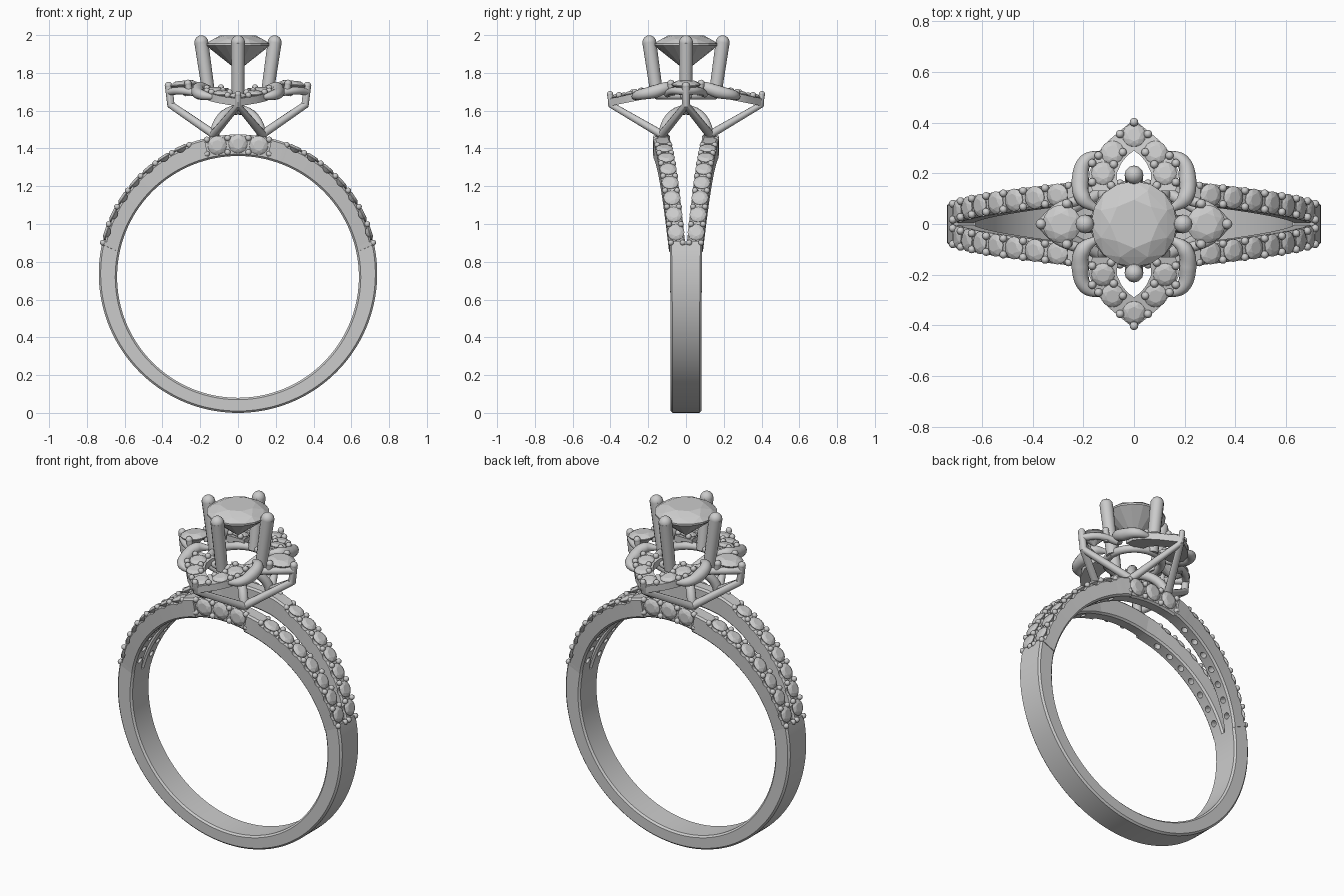
import bpy, bmesh, math
from mathutils import Vector, Matrix

if "Cube" in bpy.data.objects:
    bpy.data.objects.remove(bpy.data.objects["Cube"])

def add_object(name, me, smooth=True):
    ob = bpy.data.objects.new(name, me)
    bpy.context.collection.objects.link(ob)
    if smooth:
        bpy.ops.object.select_all(action='DESELECT')
        ob.select_set(True)
        bpy.context.view_layer.objects.active = ob
        bpy.ops.object.shade_smooth_by_angle(angle=math.radians(35))
    return ob

def from_bm(name, bm, smooth=True):
    bmesh.ops.recalc_face_normals(bm, faces=bm.faces)
    me = bpy.data.meshes.new(name)
    bm.to_mesh(me)
    bm.free()
    return add_object(name, me, smooth)

def baked(ob):
    dg = bpy.context.evaluated_depsgraph_get()
    return bpy.data.meshes.new_from_object(ob.evaluated_get(dg))

def tube(name, pts, radii, smooth_path=False):
    """Round rod through points; radii is one value or one per point."""
    if not isinstance(radii, (list, tuple)):
        radii = [radii] * len(pts)
    cu = bpy.data.curves.new(name, 'CURVE')
    cu.dimensions = '3D'
    cu.bevel_depth = 1.0
    cu.bevel_resolution = 4
    cu.use_fill_caps = True
    cu.resolution_u = 8
    sp = cu.splines.new('BEZIER')
    sp.bezier_points.add(len(pts) - 1)
    for bp, p, r in zip(sp.bezier_points, pts, radii):
        bp.co, bp.radius = p, r
        bp.handle_left_type = bp.handle_right_type = 'AUTO' if smooth_path else 'VECTOR'
    tmp = bpy.data.objects.new(name + "_path", cu)
    bpy.context.collection.objects.link(tmp)
    me = baked(tmp)
    bpy.data.objects.remove(tmp)
    return add_object(name, me)

def beads(name, items):
    bm = bmesh.new()
    for p, r in items:
        bmesh.ops.create_uvsphere(bm, u_segments=12, v_segments=8, radius=r,
                                  matrix=Matrix.Translation(p))
    return from_bm(name, bm)

def gems(name, items):
    """Round brilliants: (girdle centre, axis, radius)."""
    me = bpy.data.meshes.new(name)
    bm = bmesh.new()
    for p, axis, r in items:
        m = Matrix.Translation(p) @ Vector(axis).to_track_quat('Z', 'Y').to_matrix().to_4x4()
        pts = [(0, 0, -.82)]
        for n, rad, h, off in ((8, .56, .28, 0), (8, .83, .17, .5), (16, 1, .03, 0), (16, 1, -.03, 0)):
            pts += [(rad * math.cos(2 * math.pi * (i + off) / n),
                     rad * math.sin(2 * math.pi * (i + off) / n), h) for i in range(n)]
        vs = [bm.verts.new(m @ (Vector(q) * r)) for q in pts]
        bmesh.ops.convex_hull(bm, input=vs)
    return from_bm(name, bm, False)

def outer(a):
    return Vector((.737 * math.cos(a), 0, .737 + .737 * math.sin(a)))

def inner(a):
    return Vector((.64 * math.cos(a), 0, .72 + .64 * math.sin(a)))

def shank(bm, degs, width, drop=lambda d: 0):
    """Chamfered rectangular section swept round the ring."""
    rows, c = [], .01
    for d in degs:
        a = math.radians(d)
        u = Vector((math.cos(a), 0, math.sin(a)))
        o, i = outer(a) - u * drop(d), inner(a)
        y0, y1 = width(d)
        sec = [(i, y0 + c), (i, y1 - c), (i + u * c, y1), (o - u * c, y1),
               (o, y1 - c), (o, y0 + c), (o - u * c, y0), (i + u * c, y0)]
        rows.append([bm.verts.new(p + Vector((0, y, 0))) for p, y in sec])
    for r, s in zip(rows, rows[1:]):
        for k in range(8):
            bm.faces.new((r[k], r[(k + 1) % 8], s[(k + 1) % 8], s[k]))
    bm.faces.new(rows[0])
    bm.faces.new(rows[-1])

def lerp(a, b, t):
    return a + (b - a) * t

# Lower shank
bm = bmesh.new()
shank(bm, [12 - 204 * i / 96 for i in range(97)],
      lambda d: (-lerp(.082, .09, max(0, math.sin(math.radians(d)) + .3)),
                 lerp(.082, .09, max(0, math.sin(math.radians(d)) + .3))))
from_bm("lower_shank", bm)

# Four split strands, with scalloped sides and drilled stone seats
def strand_y(d):
    t = (d - 12) / 64
    return lerp(.003, .084, t), lerp(.09, .172, t)

stone_degs = [17.5 + 8 * i for i in range(7)]
degs = [12, 13.4, 13.5] + [14 + 2 * i for i in range(28)] + [69, 69.1, 71, 73.5, 76]
bm = bmesh.new()
for sx in (1, -1):
    for sy in (1, -1):
        shank(bm, [d if sx > 0 else 180 - d for d in degs],
              lambda d: tuple(sorted(sy * y for y in strand_y(d if sx > 0 else 180 - d))),
              lambda d: .012 if 13.45 < (d if sx > 0 else 180 - d) < 69.05 else 0)
strands = from_bm("split_strands", bm)

scallops, holes = bmesh.new(), bmesh.new()
stone_list, bead_list = [], []
def cyl(bm, p, axis, r, depth):
    m = Matrix.Translation(p) @ Vector(axis).to_track_quat('Z', 'Y').to_matrix().to_4x4()
    bmesh.ops.create_cone(bm, cap_ends=True, segments=16, radius1=r, radius2=r, depth=depth, matrix=m)

for sx in (1, -1):
    for d in stone_degs:
        a = math.radians(d)
        n = Vector((sx * math.cos(a), 0, math.sin(a)))
        p = outer(a)
        p.x *= sx
        cyl(scallops, p, (0, 1, 0), .029, .6)
        for sy in (1, -1):
            y = Vector((0, sy * sum(strand_y(d)) / 2, 0))
            cyl(holes, p + y - n * .05, n, .018, .2)
            stone_list.append((p + y - n * .008, n, .045))
    for k in range(8):
        d = 13.5 + 8 * k
        a = math.radians(d)
        p = outer(a) * .998
        p.x *= sx
        for sy in (1, -1):
            y0, y1 = strand_y(d)
            for y in (y0 + .012, y1 - .012):
                bead_list.append((p + Vector((0, sy * y, -.006)), .0155))
cutters = [from_bm("scallop_cutter", scallops, False), from_bm("seat_hole_cutter", holes, False)]
for c in cutters:
    c.hide_render = True
    mod = strands.modifiers.new(c.name, 'BOOLEAN')
    mod.operation, mod.solver, mod.object = 'DIFFERENCE', 'EXACT', c
cut_mesh = baked(strands)
for ob in [strands] + cutters:
    bpy.data.objects.remove(ob)
add_object("split_strands", cut_mesh)
gems("strand_stones", stone_list)
beads("strand_beads", bead_list)

# Top bridges with three stones facing front and back
bm = bmesh.new()
face_stones, face_beads = [], []
for sy in (1, -1):
    shank(bm, [76 + 2 * i for i in range(15)], lambda d: tuple(sorted((sy * .084, sy * .157))))
    for x in (-.11, 0, .11):
        face_stones.append(((x, sy * .16, 1.425 - abs(x) * .08), (0, sy, 0), .05))
    for x in (-.165, -.055, .055, .165):
        for dz in (-.038, .038):
            face_beads.append(((x, sy * .16, 1.422 + dz - abs(x) * .08), .016))
from_bm("top_bridges", bm)
gems("bridge_stones", face_stones)
beads("bridge_beads", face_beads)

# Crossing arches under the head
for s, side in ((1, "right"), (-1, "left")):
    tube(side + "_arch", [(.125 * math.cos(t), s * .122 * math.cos(t), 1.455 + .15 * math.sin(t))
                          for t in [math.pi * i / 16 for i in range(17)]], .026)

# Centre stone, four claws and the rail they stand on
gems("centre_stone", [((0, 0, 1.95), (0, 0, 1), .17)])
claw_tips = []
for i, name in enumerate(("right", "back", "left", "front")):
    c, s = round(math.cos(i * math.pi / 2)), round(math.sin(i * math.pi / 2))
    tube(name + "_claw", [(.152 * c, .152 * s, 1.67), (.194 * c, .194 * s, 1.962)], [.033, .037])
    claw_tips.append(((.194 * c, .194 * s, 1.962), .037))
beads("claw_tips", claw_tips)
tube("claw_rail", [(.15 * math.cos(t), .15 * math.sin(t), 1.68)
                   for t in [2 * math.pi * i / 32 for i in range(33)]], .022)

# Pointed front and back petals
def petal_z(y):
    return 1.745 - .2 * abs(y)

out_edge = [(0, .412), (.05, .372), (.1, .33), (.15, .272), (.178, .2), (.165, .13)]
in_edge = [(0, .29), (.028, .268), (.05, .24), (.068, .2), (.065, .16), (.05, .13)]
out_edge = [(-x, y) for x, y in out_edge[:0:-1]] + out_edge
in_edge = [(-x, y) for x, y in in_edge[:0:-1]] + in_edge
petal_stones, petal_beads = [], []
for sy, name in ((1, "back"), (-1, "front")):
    bm = bmesh.new()
    rows = [[bm.verts.new((x, sy * y, petal_z(y) - h))
             for (x, y), h in ((o, 0), (i, 0), (i, .04), (o, .04))] for o, i in zip(out_edge, in_edge)]
    for r, s in zip(rows, rows[1:]):
        for k in range(4):
            bm.faces.new((r[k], r[(k + 1) % 4], s[(k + 1) % 4], s[k]))
    bm.faces.new(rows[0])
    bm.faces.new(rows[-1])
    from_bm(name + "_petal", bm)
    for x, y in ((0, .35), (.085, .283), (-.085, .283), (.122, .2), (-.122, .2)):
        petal_stones.append(((x, sy * y, petal_z(y) + .004), (0, sy * .2, 1), .046))
    for x, y in ((.055, .355), (.045, .283), (.14, .27), (.08, .235), (.165, .24), (.165, .165), (.09, .152)):
        for s in (1, -1):
            petal_beads.append(((s * x, sy * y, petal_z(y) + .008), .0165))
    # Tip prong with braces down to both corners
    for s, side in ((1, "right"), (-1, "left")):
        tube(f"{name}_{side}_petal_brace", [(0, sy * .402, 1.685), (0, sy * .392, 1.628),
                                            (s * .128, sy * .13, 1.475)], [.016, .018, .022])
    petal_beads.append(((0, sy * .402, 1.687), .017))
gems("petal_stones", petal_stones)
beads("petal_beads", petal_beads)

# Side stones, their pointed seats, braces and curled leaves
side_beads = []
for sx, side in ((1, "right"), (-1, "left")):
    for sy, end in ((1, "back"), (-1, "front")):
        def P(x, y, z):
            return (sx * x, sy * y, z)
        tube(f"{side}_{end}_leaf", [P(.11, .28, 1.67), P(.19, .25, 1.683), P(.212, .17, 1.7),
                                    P(.2, .1, 1.722), P(.15, .06, 1.72)],
             [.01, .027, .035, .031, .014], True)
        tube(f"{side}_{end}_side_seat", [P(.2, .1, 1.69), P(.3, .062, 1.705), P(.365, 0, 1.7)], .02, True)
        tube(f"{side}_{end}_side_brace", [P(.367, 0, 1.73), P(.355, 0, 1.63), P(.128, .125, 1.475)],
             [.02, .021, .023])
        tube(f"{side}_{end}_side_prong", [P(.255, .075, 1.68), P(.265, .08, 1.745)], .018)
        side_beads.append((P(.265, .08, 1.745), .019))
    side_beads.append(((sx * .367, 0, 1.732), .021))
gems("side_stones", [((s * .285, 0, 1.738), (s * .1, 0, 1), .076) for s in (1, -1)])
beads("side_beads", side_beads)
